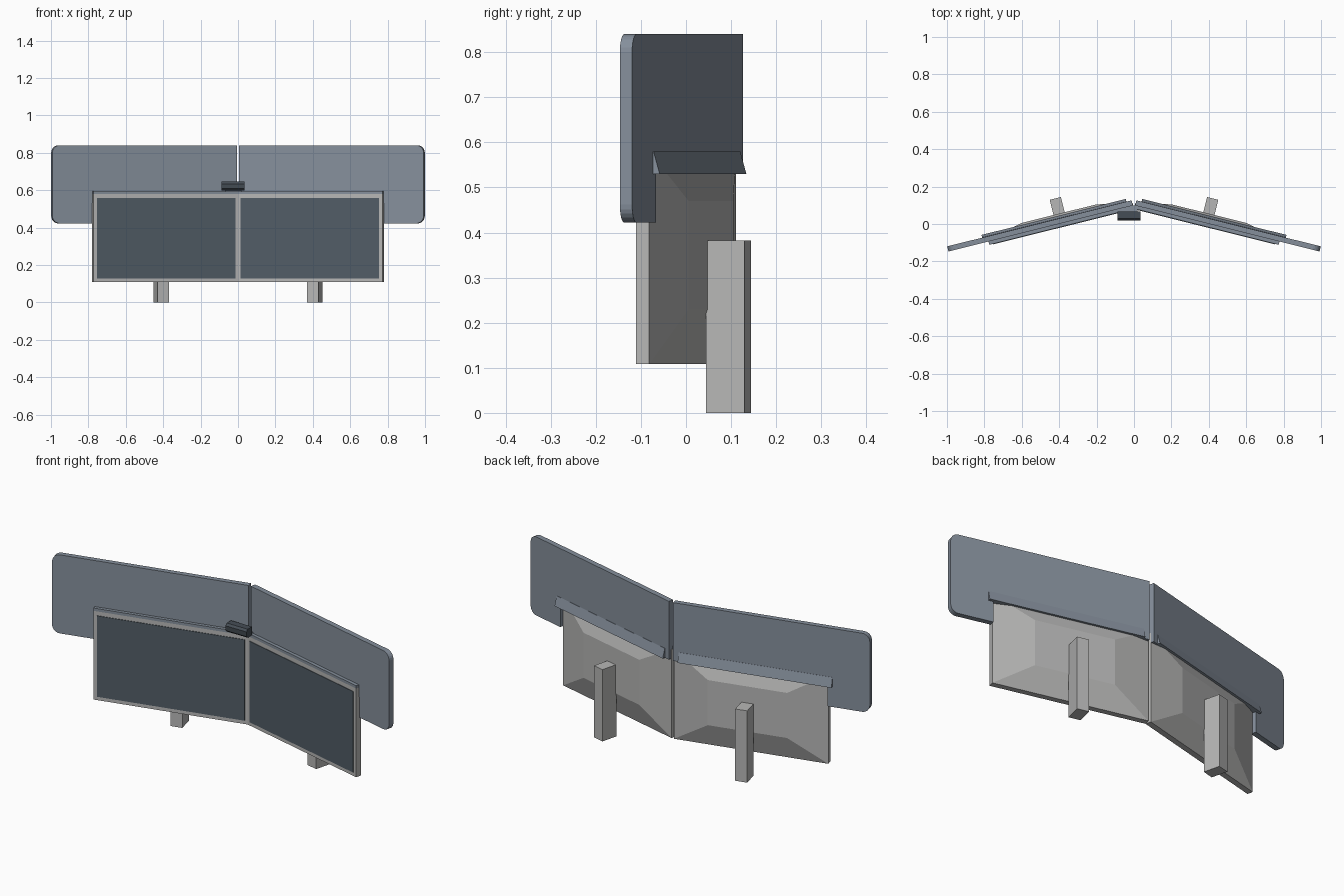
import bpy, bmesh, math
from mathutils import Vector

if "Cube" in bpy.data.objects:
    bpy.data.objects.remove(bpy.data.objects["Cube"])

ANGLE = math.radians(14)
U = Vector((math.cos(ANGLE), -math.sin(ANGLE), 0))   # along a wing, outwards
N = Vector((math.sin(ANGLE), math.cos(ANGLE), 0))    # through a wing, to the back
ORIGIN = Vector((0, 0.082, 0))                       # inner front corner of a wing


def material(name, rgb):
    m = bpy.data.materials.new(name)
    m.diffuse_color = (*rgb, 1)
    m.use_nodes = True
    m.node_tree.nodes["Principled BSDF"].inputs["Base Color"].default_value = m.diffuse_color
    return m


GREY = material("light_grey", (0.47, 0.47, 0.465))
BLUE = material("blue_grey", (0.235, 0.275, 0.33))
SCREEN = material("screen_slate", (0.083, 0.108, 0.132))
DARK = material("dark_slate", (0.06, 0.075, 0.092))


def wing(side):
    """Map wing coordinates (along, depth, height) to the world."""
    def place(s, d, z):
        p = ORIGIN + U * s + N * d
        return Vector((side * p.x, p.y, z))
    return place


def loft(name, rings, place, mat):
    """Solid through matching rings of points, capped at both ends."""
    bm = bmesh.new()
    loops = [[bm.verts.new(place(*p)) for p in ring] for ring in rings]
    for a, b in zip(loops, loops[1:]):
        n = len(a)
        for i in range(n):
            bm.faces.new((a[i], a[(i + 1) % n], b[(i + 1) % n], b[i]))
    bm.faces.new(loops[0])
    bm.faces.new(loops[-1])
    bmesh.ops.recalc_face_normals(bm, faces=bm.faces)
    me = bpy.data.meshes.new(name)
    bm.to_mesh(me)
    bm.free()
    me.materials.append(mat)
    ob = bpy.data.objects.new(name, me)
    bpy.context.collection.objects.link(ob)
    return ob


def rect(s0, s1, z0, z1, d):
    return [(s0, d, z0), (s1, d, z0), (s1, d, z1), (s0, d, z1)]


def box(name, s, d, z, place, mat):
    return loft(name, [rect(*s, *z, d[0]), rect(*s, *z, d[1])], place, mat)


def arc(cs, cz, r, start, end, steps=6):
    return [(cs + r * math.cos(math.radians(start + (end - start) * i / steps)),
             cz + r * math.sin(math.radians(start + (end - start) * i / steps)))
            for i in range(steps + 1)]


# Notched backboard outline with rounded outer corners
R = 0.04
END = 1.018
outline = ([(0.002, 0.53), (0.80, 0.53), (0.80, 0.422)]
           + arc(END - R, 0.422 + R, R, -90, 0)
           + arc(END - R, 0.84 - R, R, 0, 90)
           + [(0.002, 0.84)])

for side, label in ((-1, "left"), (1, "right")):
    place = wing(side)
    # Monitor frame with a tapered back shell
    loft(label + "_monitor_body",
         [rect(0, 0.797, 0.108, 0.58, 0), rect(0, 0.797, 0.108, 0.58, 0.03),
          rect(0.19, 0.60, 0.23, 0.47, 0.071)], place, GREY)
    box(label + "_screen", (0.015, 0.778), (-0.003, 0.002), (0.127, 0.558), place, SCREEN)
    # Ledge along the top of the monitor
    box(label + "_top_ledge", (0, 0.797), (0.0, 0.022), (0.58, 0.595), place, BLUE)
    # Backboard
    loft(label + "_backboard",
         [[(s, d, z) for s, z in outline] for d in (0.018, 0.046)], place, BLUE)
    # Sloping skirt that flares out behind the monitor
    loft(label + "_back_skirt",
         [[(s, 0.03, 0.53), (s, 0.061, 0.53), (s, 0.047, 0.58), (s, 0.03, 0.58)]
          for s in (0.03, 0.825)], place, BLUE)
    # Support leg
    box(label + "_leg", (0.364, 0.426), (0.067, 0.155), (0, 0.382), place, GREY)


def world(x, y, z):
    return Vector((x, y, z))


# Camera unit perched on the middle of the ledge
profile = [(0.022, 0.608), (0.02, 0.634), (0.03, 0.645),
           (0.066, 0.645), (0.066, 0.600), (0.035, 0.597)]
loft("camera_body", [[(x, y, z) for y, z in profile] for x in (-0.088, 0.036)], world, DARK)
box("camera_mount", (-0.07, 0.02), (0.05, 0.10), (0.59, 0.602), world, BLUE)
